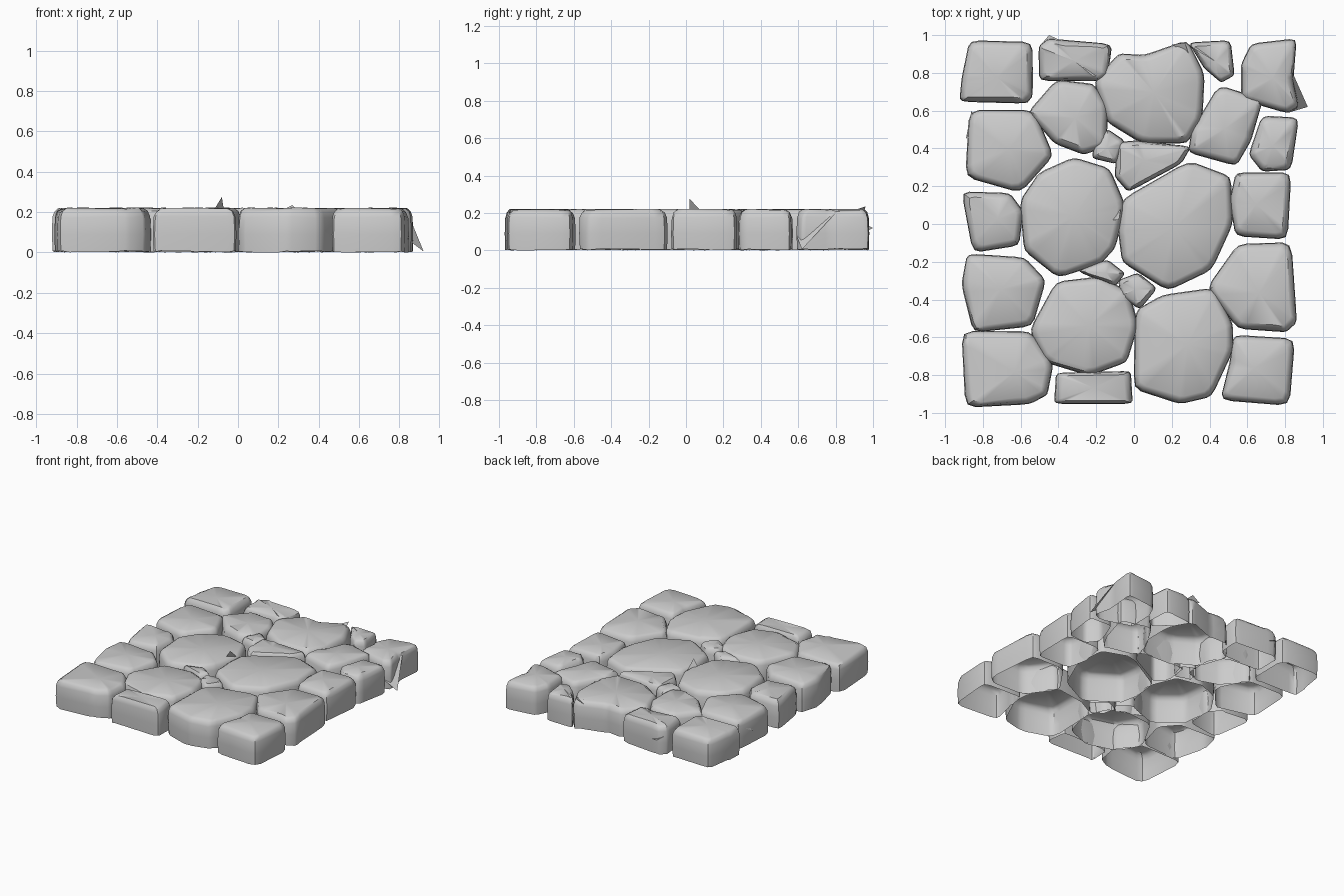
import bpy, bmesh, math, random
from mathutils import Vector

if "Cube" in bpy.data.objects:
    bpy.data.objects.remove(bpy.data.objects["Cube"])

random.seed(4)
# wall-to-cap profile: (inset, height)
PROFILE = [(0.0, 0.005), (-0.004, 0.09), (0.0, 0.175), (0.012, 0.203), (0.035, 0.218)]


def finish(name, bm):
    mesh = bpy.data.meshes.new(name)
    bm.to_mesh(mesh)
    bm.free()
    ob = bpy.data.objects.new(name, mesh)
    bpy.context.collection.objects.link(ob)
    bpy.ops.object.select_all(action='DESELECT')
    ob.select_set(True)
    bpy.context.view_layer.objects.active = ob
    bpy.ops.object.shade_smooth_by_angle(angle=math.radians(40))
    return ob


def round_corners(pts, cut):
    out = []
    n = len(pts)
    for i, p in enumerate(pts):
        a, b = pts[i - 1], pts[(i + 1) % n]
        q, r = p.lerp(a, cut), p.lerp(b, cut)
        out += [q, (q + r) * 0.25 + p * 0.5, r]
    return out


def stone(name, *outline, cut=0.16):
    """Open-bottomed paving stone with worn top edges."""
    pts = [Vector(p) for p in outline]
    area = sum(pts[i - 1].cross(pts[i]) for i in range(len(pts)))
    if area < 0:
        pts.reverse()
    pts = round_corners(pts, cut)
    centre = sum(pts, Vector((0, 0))) / len(pts)
    small = min((p - centre).length for p in pts) < 0.1
    jitter = [random.uniform(-0.004, 0.004) for _ in pts]
    bm = bmesh.new()
    rings = []
    for k, (inset, z) in enumerate(PROFILE):
        ring = []
        for p, j in zip(pts, jitter):
            d = (centre - p).normalized() * (inset * (0.7 if small else 1) + j * k / 4)
            zz = z + (random.uniform(-0.004, 0.004) if k > 1 else 0)
            if k == 0:
                zz = z + random.uniform(-0.005, 0.005)
            ring.append(bm.verts.new((p.x + d.x, p.y + d.y, zz)))
        rings.append(ring)
    n = len(pts)
    for lo, hi in zip(rings, rings[1:]):
        for i in range(n):
            j = (i + 1) % n
            bm.faces.new((lo[i], lo[j], hi[j], hi[i]))
    # gently uneven cap
    top = bm.verts.new((centre.x, centre.y, 0.221))
    for i in range(n):
        bm.faces.new((rings[-1][i], rings[-1][(i + 1) % n], top))
    return finish(name, bm)


def chip(name, *pts):
    """Thin broken shard sticking out of a stone."""
    bm = bmesh.new()
    v = [bm.verts.new(p) for p in pts]
    for i in range(len(v) - 1):
        bm.faces.new((v[i], v[i + 1], v[(i + 2) % len(v)])) if i < len(v) - 2 else None
    return finish(name, bm)


# Back row
stone("back_left_corner", (-.87, .97), (-.54, .96), (-.54, .68), (-.57, .64), (-.92, .65), (-.91, .76))
stone("back_brick", (-.5, .94), (-.45, .98), (-.12, .95), (-.14, .79), (-.18, .76), (-.5, .76))
stone("back_large", (-.21, .75), (-.08, .9), (.05, .89), (.28, .97), (.37, .79), (.36, .57), (.28, .43), (.04, .43), (-.14, .54))
stone("back_small", (.29, .96), (.51, .97), (.53, .79), (.46, .75), (.37, .83))
stone("back_right_corner", (.62, .95), (.86, .98), (.84, .77), (.87, .62), (.81, .59), (.57, .66), (.57, .84))

# Upper middle
stone("upper_right_wedge", (.45, .73), (.68, .66), (.62, .45), (.54, .31), (.29, .38), (.31, .5))
stone("right_upper_edge", (.68, .57), (.87, .56), (.83, .29), (.68, .28), (.61, .37))
stone("left_upper_edge", (-.87, .6), (-.53, .6), (-.43, .36), (-.6, .17), (-.89, .25))
stone("upper_left_round", (-.41, .76), (-.22, .74), (-.14, .63), (-.15, .41), (-.27, .37), (-.42, .43), (-.56, .59))
stone("upper_pebble", (-.14, .5), (-.05, .44), (-.09, .32), (-.22, .35), (-.21, .42))
stone("upper_sliver", (-.09, .43), (.0, .44), (.3, .41), (.25, .32), (-.03, .17), (-.1, .25))

# Centre
stone("centre_left", (-.5, .27), (-.32, .35), (-.13, .29), (-.05, .1), (-.1, -.12), (-.18, -.21), (-.4, -.28), (-.58, -.14), (-.6, .12))
stone("centre_right", (-.06, .13), (.29, .33), (.51, .25), (.52, 0), (.41, -.24), (.18, -.35), (-.06, -.2), (-.08, -.04))
stone("right_middle_edge", (.54, .27), (.83, .27), (.81, -.08), (.54, -.06), (.51, .12))
stone("left_middle_edge", (-.91, .17), (-.66, .16), (-.59, .07), (-.61, -.11), (-.85, -.15))

# Lower middle
stone("left_lower_edge", (-.88, -.16), (-.58, -.18), (-.47, -.3), (-.54, -.54), (-.85, -.57), (-.91, -.32))
stone("lower_left_round", (-.41, -.31), (-.18, -.28), (-.03, -.36), (.02, -.53), (-.04, -.73), (-.24, -.8), (-.47, -.73), (-.55, -.56))
stone("lower_pebble_a", (-.3, -.25), (-.14, -.19), (-.05, -.26), (-.1, -.33))
stone("lower_pebble_b", (-.08, -.3), (.02, -.26), (.12, -.34), (.03, -.45), (-.07, -.38))
stone("right_lower_edge", (.55, -.11), (.83, -.1), (.86, -.52), (.8, -.57), (.55, -.55), (.39, -.34))

# Front row
stone("front_left_corner", (-.91, -.57), (-.55, -.57), (-.43, -.74), (-.46, -.9), (-.55, -.95), (-.89, -.97))
stone("front_brick", (-.41, -.79), (-.02, -.78), (-.01, -.95), (-.42, -.95), cut=.1)
stone("front_large", (.01, -.46), (.15, -.38), (.42, -.34), (.52, -.53), (.52, -.67), (.41, -.91), (.24, -.95), (0, -.87))
stone("front_right_corner", (.53, -.59), (.85, -.61), (.82, -.96), (.46, -.93), (.51, -.73))

# Broken shards
chip("centre_shard", (-.12, .02, .21), (-.08, .02, .275), (-.07, .08, .21))
chip("corner_shard", (.84, .8, .2), (.92, .62, .005), (.82, .59, .08))
chip("back_shard", (-.5, .94, .15), (-.45, 1.0, .12), (-.36, .96, .1))
chip("left_shard", (-.89, .45, .1), (-.86, .6, .18), (-.84, .55, .21))
chip("rim_shard", (.2, .95, .2), (.27, .96, .235), (.29, .9, .215))
